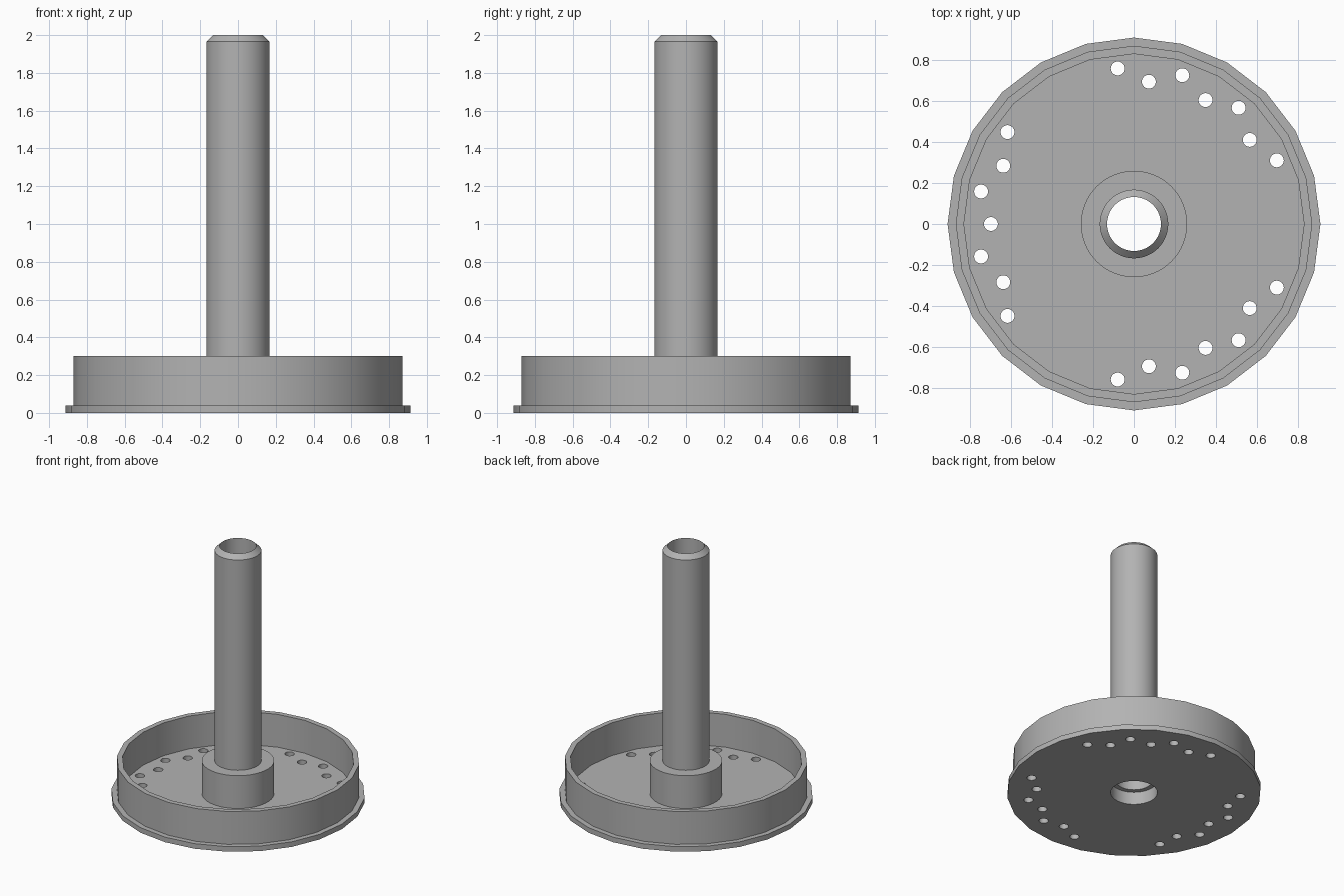
import bpy, bmesh, math

if "Cube" in bpy.data.objects:
    bpy.data.objects.remove(bpy.data.objects["Cube"])

grey = bpy.data.materials.new("mid grey")
grey.diffuse_color = (0.45, 0.45, 0.45, 1)
grey.use_nodes = True
grey.node_tree.nodes["Principled BSDF"].inputs["Base Color"].default_value = grey.diffuse_color


def lathe(name, profile, sides):
    """Revolve an (r, z) profile around the z axis; r = 0 points become single poles."""
    bm = bmesh.new()
    rings = []
    for r, z in profile:
        if r == 0:
            rings.append([bm.verts.new((0, 0, z))] * sides)
        else:
            rings.append([bm.verts.new((r * math.cos(2 * math.pi * i / sides),
                                        r * math.sin(2 * math.pi * i / sides), z))
                          for i in range(sides)])
    for a, b in zip(rings, rings[1:]):
        for i in range(sides):
            j = (i + 1) % sides
            bm.faces.new(list(dict.fromkeys((a[i], a[j], b[j], b[i]))))
    bmesh.ops.recalc_face_normals(bm, faces=bm.faces)
    # merge the flat triangle fans into single polygons
    bmesh.ops.dissolve_verts(bm, verts=[v for v in bm.verts if v.co.xy.length < 1e-6])
    mesh = bpy.data.meshes.new(name)
    bm.to_mesh(mesh)
    bm.free()
    mesh.materials.append(grey)
    ob = bpy.data.objects.new(name, mesh)
    bpy.context.collection.objects.link(ob)
    return ob


def smooth(ob):
    bpy.ops.object.select_all(action='DESELECT')
    ob.select_set(True)
    bpy.context.view_layer.objects.active = ob
    bpy.ops.object.shade_smooth_by_angle(angle=math.radians(30))


# Shallow round tray with a thin rim wall and a bottom lip
LIP, WALL_OUT, WALL_IN, FLOOR, WALL_TOP = 0.912, 0.872, 0.832, 0.04, 0.30
tray = lathe("tray", [(0, 0), (LIP, 0), (LIP, FLOOR), (WALL_OUT, FLOOR), (WALL_OUT, WALL_TOP),
                      (WALL_IN, WALL_TOP), (WALL_IN, FLOOR), (0, FLOOR)], 24)

# Hollow stem with chamfered top, rising from a boss with a stepped socket below
TUBE, BORE, BOSS = 0.168, 0.132, 0.26
stem = lathe("stem_and_boss", [(TUBE, FLOOR), (TUBE, 0.10), (BORE, 0.10), (BORE, 2.0),
                               (TUBE, 1.965), (TUBE, WALL_TOP), (BOSS, WALL_TOP),
                               (BOSS, FLOOR)], 64)

# Cutters: centre socket and three groups of seven zigzag holes, 12 degrees apart
bm = bmesh.new()


def cutter(x, y, r, sides):
    ret = bmesh.ops.create_cone(bm, cap_ends=True, segments=sides, radius1=r, radius2=r, depth=0.16)
    bmesh.ops.translate(bm, verts=ret["verts"], vec=(x, y, 0.02))


cutter(0, 0, TUBE, 64)
for start in (2, 12, 22):
    for k in range(start, start + 7):
        r = 0.765 if k % 2 == 0 else 0.70
        a = math.radians(12 * k)
        cutter(r * math.cos(a), r * math.sin(a), 0.034, 24)
mesh = bpy.data.meshes.new("hole_cutters")
bm.to_mesh(mesh)
bm.free()
mesh.materials.append(grey)
holes = bpy.data.objects.new("hole_cutters", mesh)
bpy.context.collection.objects.link(holes)

# Drill the tray, then remove the cutters
mod = tray.modifiers.new("holes", 'BOOLEAN')
mod.operation = 'DIFFERENCE'
mod.solver = 'EXACT'
mod.object = holes
bpy.context.view_layer.objects.active = tray
tray.select_set(True)
bpy.ops.object.modifier_apply(modifier=mod.name)
bpy.data.objects.remove(holes)

smooth(tray)
smooth(stem)
